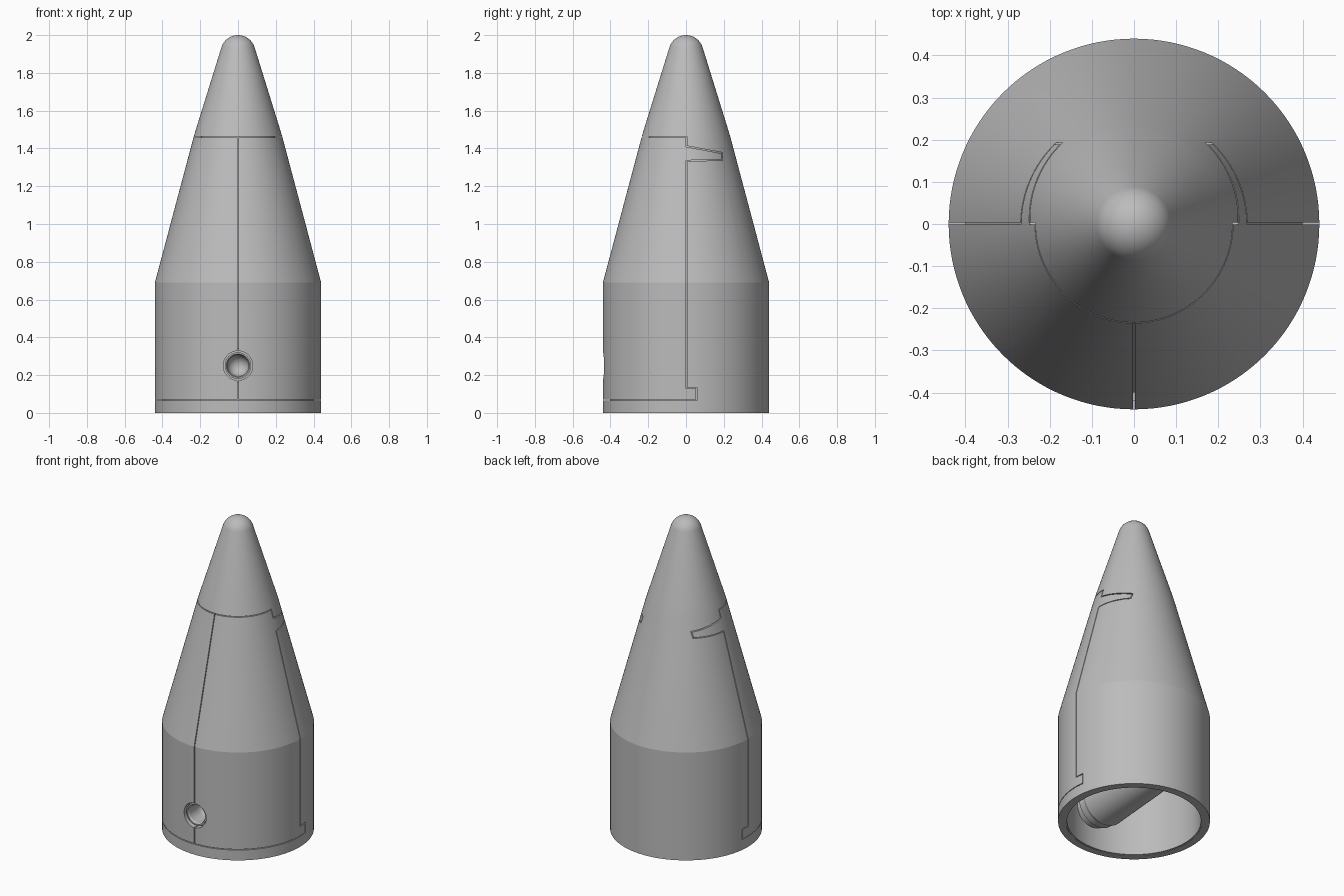
import bpy, bmesh, math
from mathutils import Vector, Matrix

if "Cube" in bpy.data.objects:
    bpy.data.objects.remove(bpy.data.objects["Cube"])

grey = bpy.data.materials.new("plain_grey")
grey.diffuse_color = (0.5, 0.5, 0.5, 1)
grey.use_nodes = True
grey.node_tree.nodes["Principled BSDF"].inputs["Base Color"].default_value = grey.diffuse_color
GAP = 0.004      # half width of the panel seams
HOLE_Z = 0.25


def make(name, bm):
    bmesh.ops.recalc_face_normals(bm, faces=bm.faces)
    me = bpy.data.meshes.new(name)
    bm.to_mesh(me)
    bm.free()
    ob = bpy.data.objects.new(name, me)
    me.materials.append(grey)
    bpy.context.collection.objects.link(ob)
    return ob


def lathe(name, pts, segs, closed, matrix=Matrix()):
    """Revolve (radius, height) points about z."""
    bm = bmesh.new()
    vs = [bm.verts.new((r, 0, z)) for r, z in pts]
    edges = [bm.edges.new(p) for p in zip(vs, vs[1:])]
    if closed:
        edges.append(bm.edges.new((vs[-1], vs[0])))
    bmesh.ops.spin(bm, geom=vs + edges, cent=(0, 0, 0), axis=(0, 0, 1),
                   angle=2 * math.pi, steps=segs)
    bmesh.ops.remove_doubles(bm, verts=bm.verts, dist=1e-5)
    bmesh.ops.transform(bm, matrix=matrix, verts=bm.verts)
    return make(name, bm)


def skin(t, z0):
    """Nose profile from tip to foot, moved inward by t."""
    r, a0 = 0.092 - t, math.radians(17.4)
    pts = []
    for i in range(13):
        a = math.pi / 2 + (a0 - math.pi / 2) * i / 12
        pts.append((r * math.cos(a) if i else 0, 1.908 + r * math.sin(a)))
    return pts + [(0.22 - t, 1.51), (0.235 - t, 1.46), (0.44 - t, 0.69), (0.44 - t, z0)]


def shell(name, t0, t1, z0=0):
    return lathe(name, skin(t0, z0) + skin(t1, z0)[::-1], 128, False)


def door_prism(d, x0, x1):
    """Side outline of the doors, shrunk by d and extruded along x."""
    yz = [(-1, .07 + d), (.055 - d, .07 + d), (.055 - d, .13 - d), (-d, .13 - d),
          (-d, 1.336 + d), (.19 - d, 1.341 + d), (.19 - d, 1.374 - d),
          (-d, 1.41 - d), (-d, 1.46 - d), (-1, 1.46 - d)]
    bm = bmesh.new()
    f = bm.faces.new([bm.verts.new((x0, y, z)) for y, z in yz])
    ext = bmesh.ops.extrude_face_region(bm, geom=[f])
    bmesh.ops.translate(bm, vec=Vector((x1 - x0, 0, 0)),
                        verts=[v for v in ext["geom"] if isinstance(v, bmesh.types.BMVert)])
    return make("cutter", bm)


TO_Y = Matrix.Translation((0, 0, HOLE_Z)) @ Matrix.Rotation(-math.pi / 2, 4, 'X')


def hole(r):
    return lathe("cutter", [(0, -0.6), (r, -0.6), (r, -0.2), (0, -0.2)], 48, False, TO_Y)


def boolean(ob, cutter, op):
    m = ob.modifiers.new("cut", 'BOOLEAN')
    m.object, m.operation, m.solver = cutter, op, 'EXACT'
    bpy.context.view_layer.objects.active = ob
    bpy.ops.object.modifier_apply(modifier="cut")
    bpy.data.objects.remove(cutter)


parts = []

# main body with the door opening cut away
body = shell("nose_body", 0, 0.043)
boolean(body, door_prism(-GAP, -1, 1), 'DIFFERENCE')
parts.append(body)

# two hinged front doors, each with half of the front hole
for name, x0, x1 in (("left_door", -1, -0.0025), ("right_door", 0.0025, 1)):
    door = shell(name, 0, 0.043)
    boolean(door, door_prism(GAP * 0.2, x0, x1), 'INTERSECT')
    boolean(door, hole(0.078), 'DIFFERENCE')
    parts.append(door)

# thin liner that closes the seams from inside
liner = shell("inner_liner", 0.040, 0.052, 0.002)
boolean(liner, hole(0.09), 'DIFFERENCE')
parts.append(liner)

# cross tube with a round-ended bore behind the hole
bore = [(0.056 * math.sin(a), -0.33 + 0.056 * math.cos(a))
        for a in [math.pi / 2 * i / 8 for i in range(9)]]
tube = bore + [(0.056, -0.41), (0.062, -0.42), (0.07, -0.42), (0.07, -0.38), (0.12, -0.38),
               (0.12, -0.33), (0.14, -0.33), (0.14, -0.29), (0.15, -0.27),
               (0.11, 0.395), (0, 0.395)]
parts.append(lathe("cross_tube", tube, 64, False, TO_Y))

# smooth shading with sharp seams
bpy.ops.object.select_all(action='DESELECT')
for ob in parts:
    ob.select_set(True)
bpy.context.view_layer.objects.active = body
bpy.ops.object.shade_smooth_by_angle(angle=math.radians(12))
